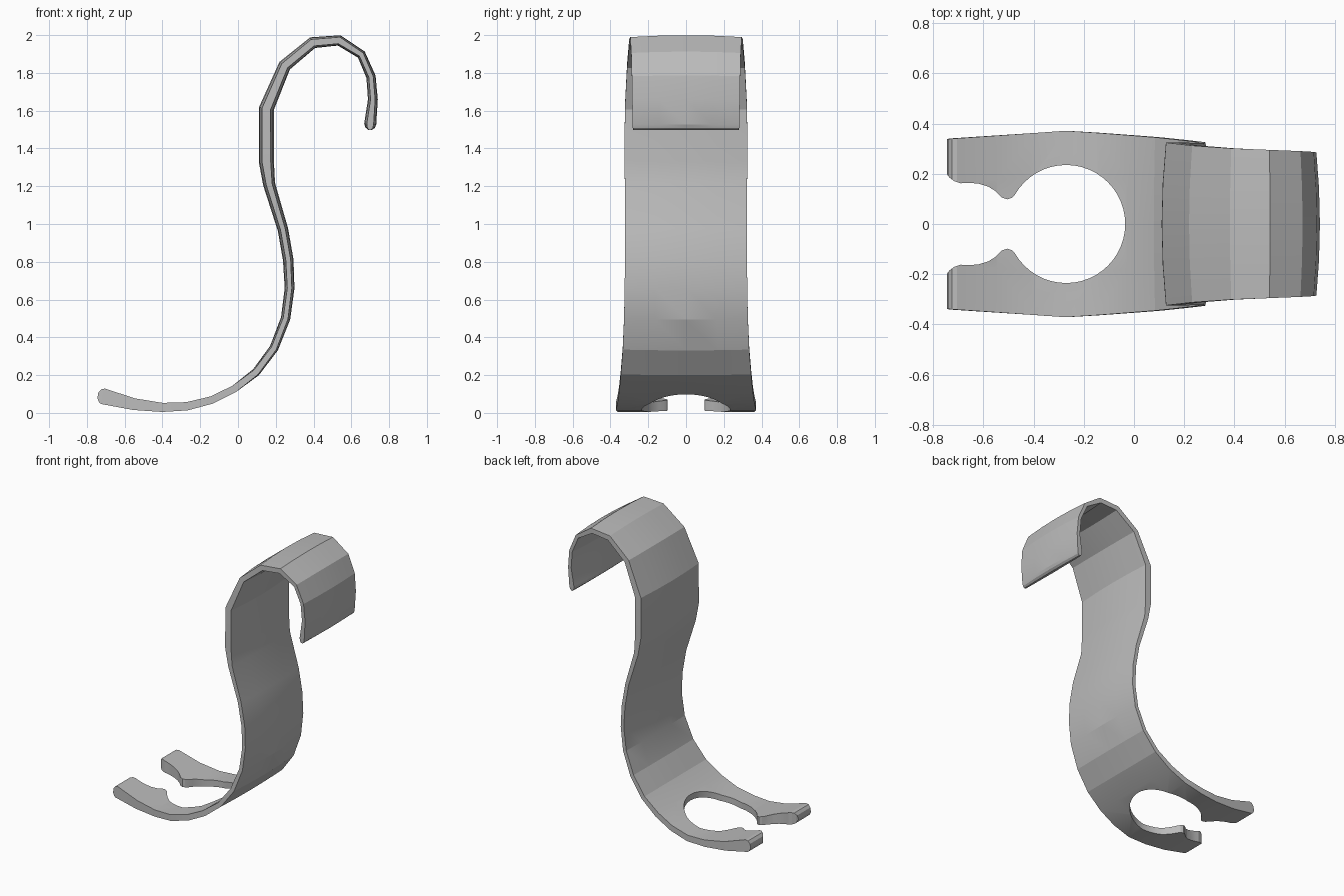
import bpy, bmesh, math
from mathutils import Vector

if "Cube" in bpy.data.objects:
    bpy.data.objects.remove(bpy.data.objects["Cube"], do_unlink=True)

grey = bpy.data.materials.new("plain_grey")
grey.use_nodes = True
grey.diffuse_color = (0.5, 0.5, 0.5, 1)
grey.node_tree.nodes["Principled BSDF"].inputs["Base Color"].default_value = (0.5, 0.5, 0.5, 1)

# Stations along the S-shaped strap: x, z, thickness, half width, crown of the faces
STATIONS = [
    (-.742, .092, .03, .338, 0), (-.73, .09, .07, .34, 0), (-.715, .088, .084, .341, 0),
    (-.55, .046, .062, .352, 0), (-.40, .029, .048, .362, 0), (-.27, .035, .044, .371, 0),
    (-.14, .068, .04, .363, 0), (-.02, .127, .038, .354, 0), (.095, .215, .044, .345, .006),
    (.19, .342, .047, .335, .009), (.252, .5, .05, .328, .012), (.273, .66, .052, .325, .014),
    (.266, .81, .056, .323, .015), (.238, .97, .056, .323, .015), (.165, 1.21, .064, .324, .016),
    (.15, 1.33, .08, .325, .017), (.15, 1.61, .08, .324, .017), (.247, 1.838, .068, .312, .015),
    (.395, 1.96, .062, .301, .012), (.535, 1.972, .056, .295, .01), (.653, 1.897, .048, .29, .011),
    (.704, 1.78, .05, .287, .013), (.714, 1.66, .052, .285, .014), (.70, 1.53, .064, .283, .014),
    (.699, 1.51, .05, .282, .01), (.698, 1.498, .02, .281, .004),
]
COLUMNS = [-1, -.5, 0, .5, 1]


def build_strap():
    bm = bmesh.new()
    rings = []
    for i, (x, z, thick, half, crown) in enumerate(STATIONS):
        a = STATIONS[max(i - 1, 0)]
        b = STATIONS[min(i + 1, len(STATIONS) - 1)]
        along = Vector((b[0] - a[0], 0, b[1] - a[1])).normalized()
        normal = Vector((-along.z, 0, along.x))
        ring = []
        for side in (1, -1):
            for c in COLUMNS[::side]:
                depth = thick / 2 - crown * c * c
                ring.append(bm.verts.new(Vector((x, c * half, z)) + normal * depth * side))
        rings.append(ring)
    count = len(rings[0])
    for r, s in zip(rings, rings[1:]):
        for j in range(count):
            k = (j + 1) % count
            bm.faces.new((r[j], r[k], s[k], s[j]))
    bm.faces.new(rings[0])
    bm.faces.new(rings[-1][::-1])
    bmesh.ops.recalc_face_normals(bm, faces=bm.faces)
    return finish(bm, "hook_strap")


def finish(bm, name):
    mesh = bpy.data.meshes.new(name)
    bm.to_mesh(mesh)
    bm.free()
    mesh.materials.append(grey)
    ob = bpy.data.objects.new(name, mesh)
    bpy.context.collection.objects.link(ob)
    return ob


def build_cutter():
    # Round hole opening into a throat with a small nub on each side
    stop = math.radians(150)
    outline = [(-.27 + .235 * math.cos(stop * i / 20), .235 * math.sin(stop * i / 20))
               for i in range(21)]
    outline += [(-.487, .104), (-.505, .098), (-.525, .105), (-.55, .13), (-.58, .149),
                (-.62, .161), (-.66, .164), (-.69, .162), (-.715, .17), (-.735, .185),
                (-.746, .2), (-.82, .21)]
    outline += [(x, -y) for x, y in reversed(outline[1:])]
    bm = bmesh.new()
    base = bm.faces.new([bm.verts.new((x, y, -.1)) for x, y in outline])
    top = bmesh.ops.extrude_face_region(bm, geom=[base])
    verts = [g for g in top["geom"] if isinstance(g, bmesh.types.BMVert)]
    bmesh.ops.translate(bm, verts=verts, vec=(0, 0, .5))
    bmesh.ops.recalc_face_normals(bm, faces=bm.faces)
    return finish(bm, "slot_cutter")


strap = build_strap()
cutter = build_cutter()
cutter.hide_render = True

# Cut the keyhole slot through the foot
bpy.ops.object.select_all(action="DESELECT")
strap.select_set(True)
bpy.context.view_layer.objects.active = strap
cut = strap.modifiers.new("slot", "BOOLEAN")
cut.operation = "DIFFERENCE"
cut.solver = "EXACT"
cut.object = cutter
bpy.ops.object.modifier_apply(modifier=cut.name)
bpy.data.objects.remove(cutter, do_unlink=True)
bpy.ops.object.shade_smooth_by_angle(angle=math.radians(14))
